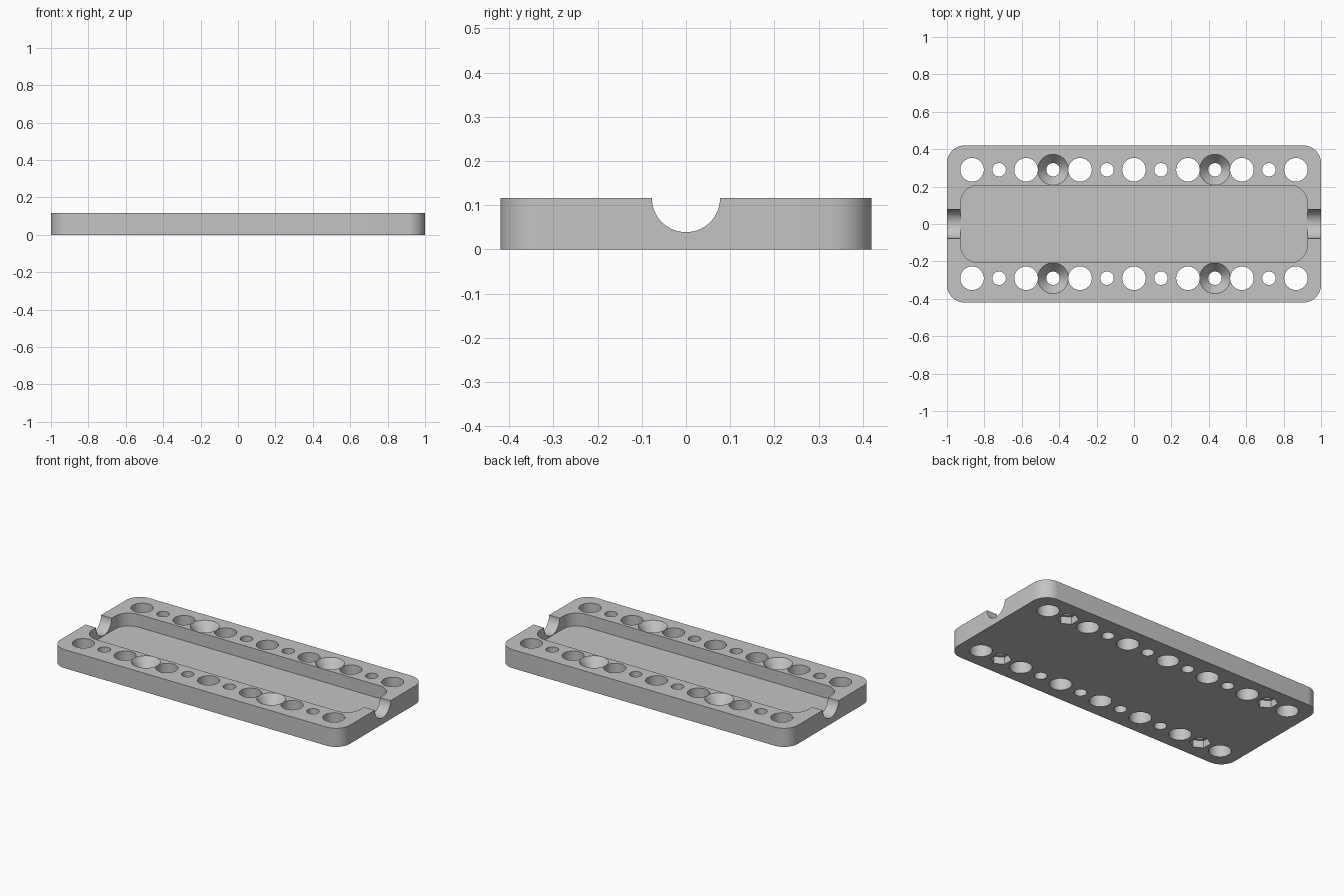
import bpy, bmesh
from math import cos, sin, pi, radians
from mathutils import Matrix

cube = bpy.data.objects.get("Cube")
if cube:
    bpy.data.objects.remove(cube, do_unlink=True)

HEIGHT = 0.116
PITCH = 0.1443
ROW_Y = 0.29

grey = bpy.data.materials.new("light grey")
grey.use_nodes = True
colour = (0.55, 0.55, 0.55, 1)
grey.diffuse_color = colour
grey.node_tree.nodes["Principled BSDF"].inputs["Base Color"].default_value = colour


def to_object(name, bm):
    bmesh.ops.recalc_face_normals(bm, faces=bm.faces[:])
    mesh = bpy.data.meshes.new(name)
    bm.to_mesh(mesh)
    bm.free()
    mesh.materials.append(grey)
    obj = bpy.data.objects.new(name, mesh)
    bpy.context.collection.objects.link(obj)
    return obj


def rounded_slab(name, hx, hy, radius, z0, z1, steps=12):
    """Rectangle with round corners, extruded from z0 to z1."""
    bm = bmesh.new()
    ring = []
    corners = [(1, 1), (-1, 1), (-1, -1), (1, -1)]
    for k, (sx, sy) in enumerate(corners):
        for i in range(steps + 1):
            a = (k + i / steps) * pi / 2
            ring.append(bm.verts.new((sx * (hx - radius) + radius * cos(a),
                                      sy * (hy - radius) + radius * sin(a), z0)))
    face = bm.faces.new(ring)
    top = bmesh.ops.extrude_face_region(bm, geom=[face])["geom"]
    moved = [v for v in top if isinstance(v, bmesh.types.BMVert)]
    bmesh.ops.translate(bm, verts=moved, vec=(0, 0, z1 - z0))
    return to_object(name, bm)


def add_cone(bm, x, y, z0, z1, r0, r1, sides=48):
    bmesh.ops.create_cone(bm, cap_ends=True, segments=sides, radius1=r0, radius2=r1,
                          depth=z1 - z0, matrix=Matrix.Translation((x, y, (z0 + z1) / 2)))


def cut(target, cutter):
    mod = target.modifiers.new("cut", "BOOLEAN")
    mod.operation = "DIFFERENCE"
    mod.solver = "EXACT"
    mod.object = cutter
    bpy.context.view_layer.objects.active = target
    bpy.ops.object.modifier_apply(modifier=mod.name)
    bpy.data.objects.remove(cutter, do_unlink=True)


# Base plate with a long tray
plate = rounded_slab("mounting_plate", 1, 0.42, 0.095, 0, HEIGHT)
cut(plate, rounded_slab("tray_cutter", 0.927, 0.207, 0.095, 0.036, HEIGHT + 0.1))

# Half-round cable channels through both ends
bm = bmesh.new()
for side in (-1, 1):
    place = Matrix.Translation((side * 0.99, 0, HEIGHT)) @ Matrix.Rotation(pi / 2, 4, "Y")
    bmesh.ops.create_cone(bm, cap_ends=True, segments=64, radius1=0.077, radius2=0.077,
                          depth=0.2, matrix=place)
cut(plate, to_object("channel_cutter", bm))

# Alternating large and small through holes in two rows
bm = bmesh.new()
for y in (-ROW_Y, ROW_Y):
    for i in range(-6, 7):
        r = 0.063 if i % 2 == 0 else 0.036
        add_cone(bm, i * PITCH, y, -0.1, HEIGHT + 0.1, r, r)
cut(plate, to_object("hole_cutter", bm))

# Countersinks in the top, hexagonal nut recesses in the bottom
sinks, nuts = bmesh.new(), bmesh.new()
for y in (-ROW_Y, ROW_Y):
    for side in (-1, 1):
        slope = (0.0825 - 0.036) / 0.06
        add_cone(sinks, side * 3 * PITCH, y, HEIGHT - 0.061, HEIGHT + 0.02,
                 0.0825 - slope * 0.061, 0.0825 + slope * 0.02)
        add_cone(nuts, side * 5 * PITCH, y, -0.05, 0.045, 0.06, 0.06, 6)
cut(plate, to_object("countersink_cutter", sinks))
cut(plate, to_object("nut_recess_cutter", nuts))

# Smooth the curved walls, keep edges crisp
bpy.ops.object.select_all(action="DESELECT")
plate.select_set(True)
bpy.context.view_layer.objects.active = plate
bpy.ops.object.shade_smooth_by_angle(angle=radians(30))
